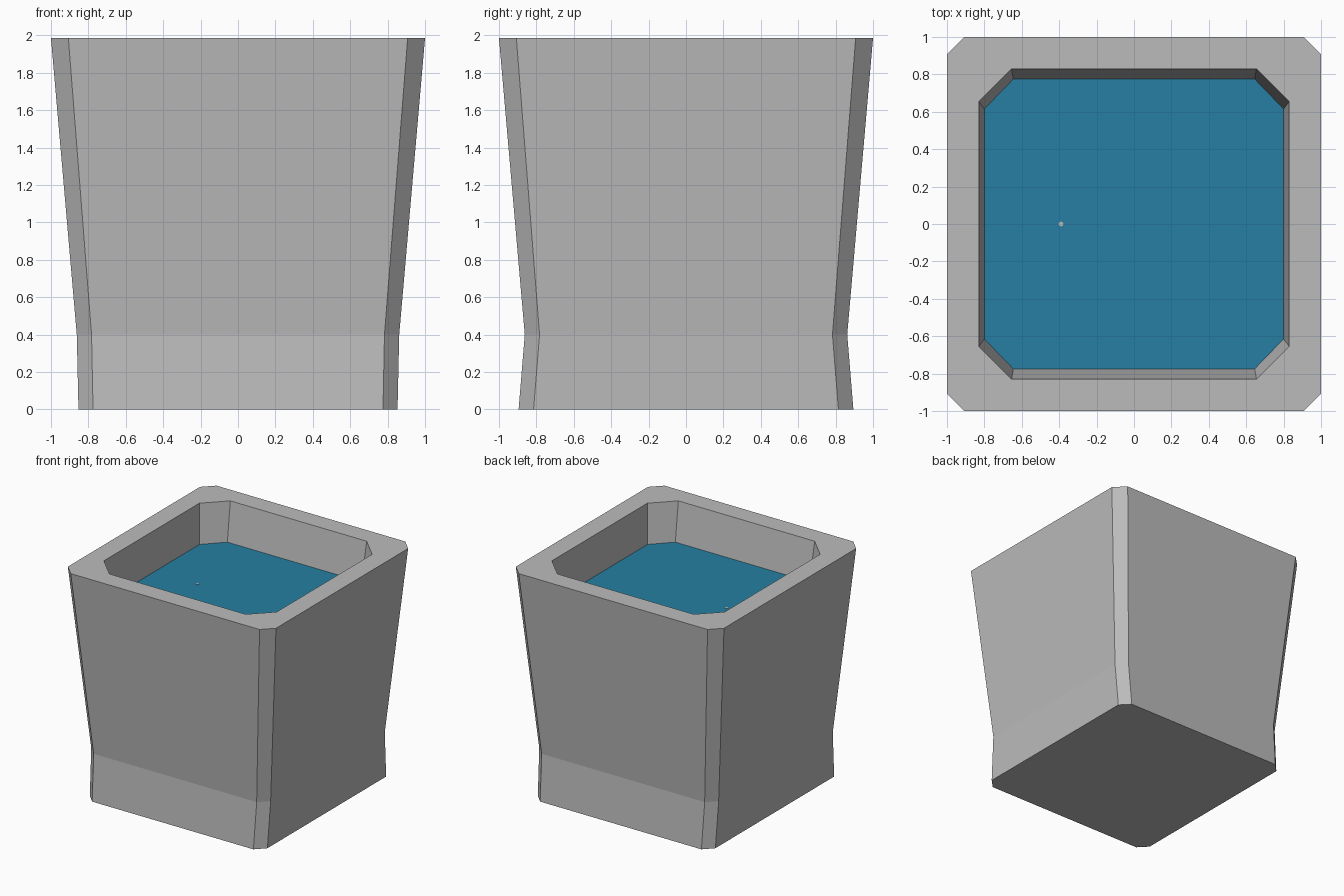
import bpy, bmesh, math

if "Cube" in bpy.data.objects:
    bpy.data.objects.remove(bpy.data.objects["Cube"])


def material(name, rgb):
    m = bpy.data.materials.new(name)
    m.diffuse_color = (*rgb, 1)
    m.use_nodes = True
    m.node_tree.nodes["Principled BSDF"].inputs["Base Color"].default_value = m.diffuse_color
    return m


stone = material("grey stone", (0.5, 0.5, 0.5))
blue = material("water blue", (0.019, 0.213, 0.36))


def octagon(bm, hx, hy, cx, cy, z):
    """Rectangle ring with cut corners: half sizes hx, hy, corner starts cx, cy."""
    pts = [(cx, -hy), (hx, -cy), (hx, cy), (cx, hy),
           (-cx, hy), (-hx, cy), (-hx, -cy), (-cx, -hy)]
    return [bm.verts.new((x, y, z)) for x, y in pts]


def loft(name, rings, mat):
    """Bridge rings in order and cap both ends."""
    bm = bmesh.new()
    loops = [octagon(bm, *r) for r in rings]
    for a, b in zip(loops, loops[1:]):
        for i in range(8):
            j = (i + 1) % 8
            bm.faces.new((a[i], a[j], b[j], b[i]))
    bm.faces.new(loops[0][::-1] if len(loops) > 1 else loops[0])
    if len(loops) > 1:
        bm.faces.new(loops[-1])
        bmesh.ops.recalc_face_normals(bm, faces=bm.faces)
    mesh = bpy.data.meshes.new(name)
    bm.to_mesh(mesh)
    bm.free()
    ob = bpy.data.objects.new(name, mesh)
    mesh.materials.append(mat)
    bpy.context.collection.objects.link(ob)
    return ob


# Stone tub: flared outside, flat rim, tapered basin
loft("tub", [
    (0.853, 0.895, 0.775, 0.815, 0.0),
    (0.862, 0.862, 0.783, 0.783, 0.4),
    (1.0, 1.0, 0.907, 0.907, 1.985),
    (0.83, 0.83, 0.655, 0.655, 1.985),
    (0.80, 0.775, 0.645, 0.615, 1.65),
    (0.795, 0.765, 0.643, 0.608, 1.58),
], stone)

# Water surface
loft("water", [(0.80, 0.775, 0.645, 0.615, 1.65)], blue)

# Tiny pebble tip breaking the surface
bpy.ops.mesh.primitive_cylinder_add(vertices=8, radius=0.013, depth=0.06,
                                    location=(-0.39, 0, 1.624))
tip = bpy.context.object
tip.name = "pebble_tip"
tip.data.materials.append(stone)
